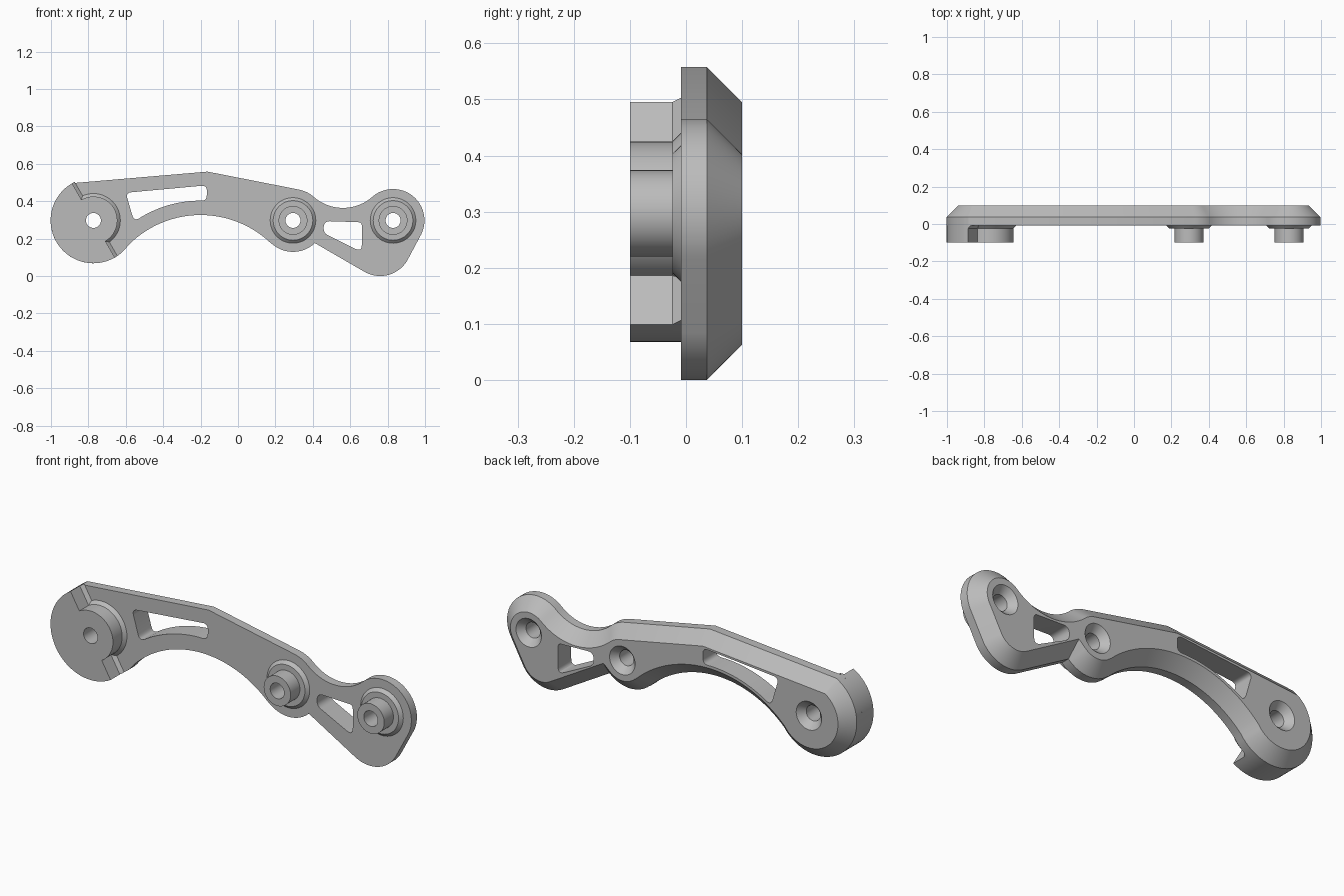
import bpy, bmesh
from math import sin, cos, radians
from mathutils import Vector

if "Cube" in bpy.data.objects:
    bpy.data.objects.remove(bpy.data.objects["Cube"])

grey = bpy.data.materials.new("plain_grey")
grey.use_nodes = True
grey.diffuse_color = (0.5, 0.5, 0.5, 1)
grey.node_tree.nodes["Principled BSDF"].inputs["Base Color"].default_value = (0.5, 0.5, 0.5, 1)

# Depths along y
FRONT, COLLAR, PLATE, BEVEL, BACK = -0.1, -0.0245, -0.0085, 0.037, 0.1
HOLE, FLARE = 0.04, 0.016
PIVOT, MID, END = Vector((-0.773, 0.297)), Vector((0.294, 0.297)), Vector((0.829, 0.297))
PIVOT_R, LOBE_R = 0.229, 0.168
ARCH, ARCH_R = Vector((-0.2, -0.217)), 0.543


def arc(c, r, a, b, n=24):
    """Points on an arc in the x-z plane, from angle a to b in degrees."""
    angles = [radians(a + (b - a) * i / n) for i in range(n + 1)]
    return [Vector((c[0] + r * cos(t), c[1] + r * sin(t))) for t in angles]


def circle(c, r, n=48):
    return arc(c, r, 0, 360, n)[:-1]


def inset(points, d):
    """Mitred inward offset of a counter-clockwise outline."""
    out = []
    for i, p in enumerate(points):
        e1 = (p - points[i - 1]).normalized()
        e2 = (points[(i + 1) % len(points)] - p).normalized()
        n1, n2 = Vector((-e1.y, e1.x)), Vector((-e2.y, e2.x))
        out.append(p + (n1 + n2) * d / (1 + n1.dot(n2)))
    return out


def rounded(corners):
    """Outline with each (point, radius) corner rounded by a quadratic curve."""
    out = []
    for i, (p, r) in enumerate(corners):
        if not r:
            out.append(p)
            continue
        a = p + (corners[i - 1][0] - p).normalized() * r
        b = p + (corners[(i + 1) % len(corners)][0] - p).normalized() * r
        for k in range(9):
            t = k / 8
            out.append(a * (1 - t) ** 2 + p * 2 * t * (1 - t) + b * t ** 2)
    return out


def loft(name, rings, tube=False):
    """Skin (y, outline) rings; cap the ends, or close them into a tube."""
    bm = bmesh.new()
    rows = [[bm.verts.new((p.x, y, p.y)) for p in pts] for y, pts in rings]
    n = len(rows[0])
    for k in range(len(rows) if tube else len(rows) - 1):
        a, b = rows[k], rows[(k + 1) % len(rows)]
        for i in range(n):
            j = (i + 1) % n
            bm.faces.new((a[i], a[j], b[j], b[i]))
    if not tube:
        bm.faces.new(rows[0])
        bm.faces.new(rows[-1])
    bmesh.ops.recalc_face_normals(bm, faces=bm.faces)
    mesh = bpy.data.meshes.new(name)
    bm.to_mesh(mesh)
    bm.free()
    mesh.materials.append(grey)
    obj = bpy.data.objects.new(name, mesh)
    bpy.context.collection.objects.link(obj)
    return obj


def activate(obj):
    bpy.ops.object.select_all(action='DESELECT')
    obj.select_set(True)
    bpy.context.view_layer.objects.active = obj


def cut(target, cutter):
    mod = target.modifiers.new("cut", 'BOOLEAN')
    mod.operation, mod.solver, mod.object = 'DIFFERENCE', 'EXACT', cutter
    activate(target)
    bpy.ops.object.modifier_apply(modifier=mod.name)
    bpy.data.objects.remove(cutter)


# Arm plate: tangent arcs and straight runs, bevelled on the back
path = (arc(PIVOT, PIVOT_R, 119.5, 318, 40)
        + arc(ARCH, ARCH_R, 138, 46, 40)
        + arc(MID, LOBE_R, 226, 314)
        + arc((0.76, LOBE_R), LOBE_R, 240, 330)
        + arc(END, LOBE_R, -30, 131, 36)
        + arc((0.5615, 0.601), 0.237, -49, -131)
        + arc(MID, LOBE_R, 49, 79, 8)
        + [Vector((-0.163, 0.558))])
outline = [p for i, p in enumerate(path) if (p - path[i - 1]).length > 0.006]
arm = loft("arm_plate", [(PLATE, outline), (BEVEL, outline),
                         (BACK, inset(outline, BACK - BEVEL))])

# Two lightening slots
slot_arc = arc(ARCH, 0.62, 87, 125, 16)
long_slot = rounded([(Vector((-0.166, 0.485)), 0.03), (Vector((-0.6, 0.445)), 0.03),
                     (slot_arc[-1], 0.035)]
                    + [(p, 0) for p in slot_arc[-3:1:-1]] + [(slot_arc[0], 0.03)])
short_slot = rounded([(Vector((0.458, 0.294)), 0.035), (Vector((0.662, 0.287)), 0.02),
                      (Vector((0.662, 0.128)), 0.04), (Vector((0.458, 0.229)), 0.025)])
for pts in (long_slot, short_slot):
    cut(arm, loft("slot_cutter", [(-0.2, pts), (0.2, pts)]))

# Countersunk screw holes
for c in (PIVOT, MID, END):
    steps = ((-0.05, HOLE), (0.065, HOLE), (BACK, 0.073), (0.11, 0.083))
    cut(arm, loft("hole_cutter", [(y, circle(c, r)) for y, r in steps]))

# Hollow bosses with flared collars
parts = [arm]
for name, c, r, collar in (("pivot_boss", PIVOT, 0.128, 0.128),
                           ("middle_boss", MID, 0.077, 0.106),
                           ("end_boss", END, 0.077, 0.106)):
    profile = [(FRONT, HOLE), (FRONT, r), (COLLAR, r)]
    if collar > r:
        profile.append((COLLAR, collar))
    profile += [(PLATE, collar + FLARE), (PLATE, HOLE)]
    parts.append(loft(name, [(y, circle(c, q)) for y, q in profile], tube=True))

# Raised half-round stop pad around the pivot boss, flared at its straight steps
outer, inner = arc(PIVOT, PIVOT_R, 120, 300, 36), arc(PIVOT, 0.128, 300, 120, 24)
pad = outer + inner
shift = Vector((cos(radians(30)), sin(radians(30)))) * FLARE
ends = (0, len(outer) - 1, len(outer), len(pad) - 1)
foot = [p + shift if i in ends else p for i, p in enumerate(pad)]
parts.append(loft("stop_pad", [(FRONT, pad), (COLLAR, pad), (PLATE, foot)]))

for obj in parts:
    activate(obj)
    bpy.ops.object.shade_smooth_by_angle(angle=radians(20))
